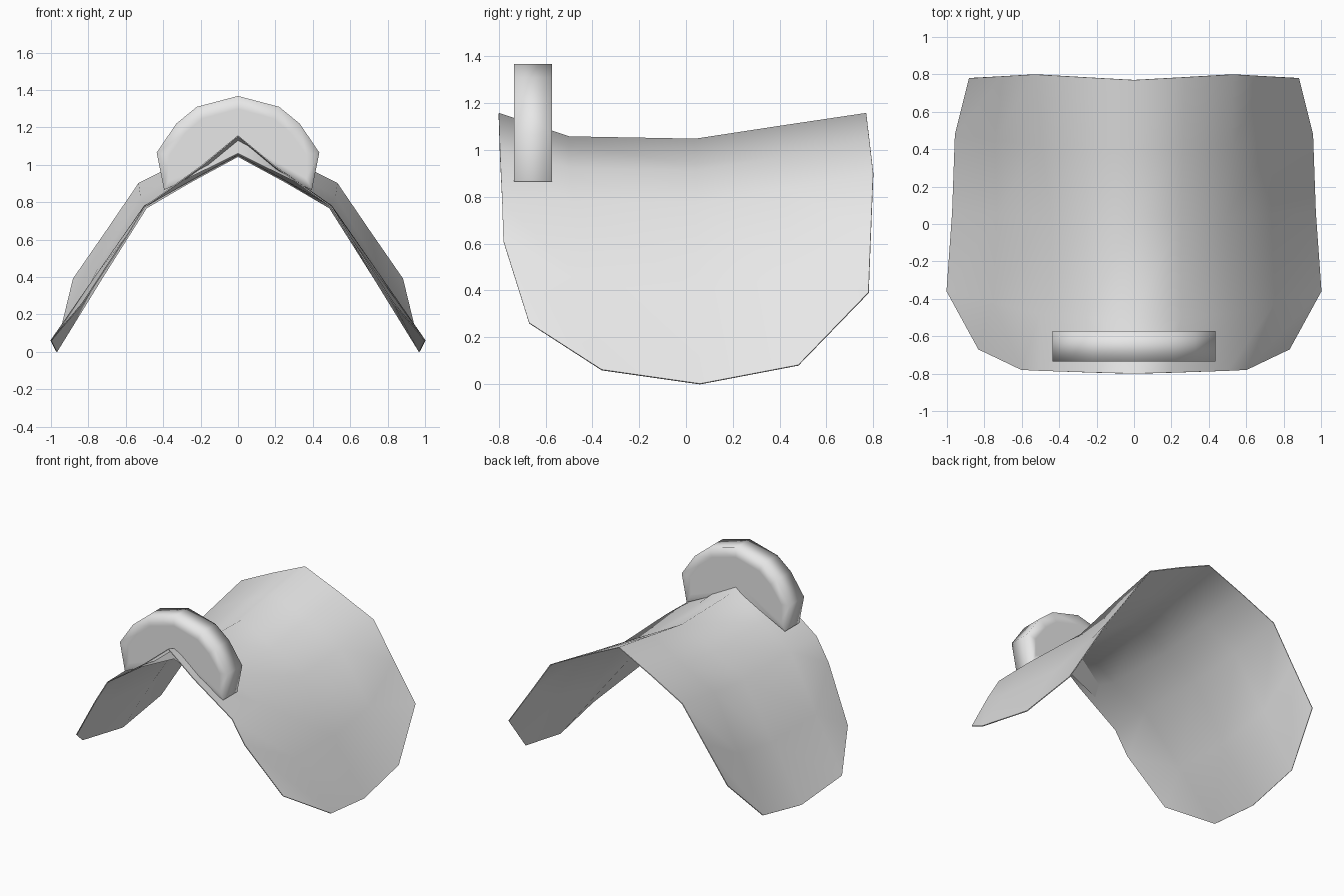
import bpy, bmesh, math

if "Cube" in bpy.data.objects:
    bpy.data.objects.remove(bpy.data.objects["Cube"])

grey = bpy.data.materials.new("light grey")
grey.diffuse_color = (0.8, 0.8, 0.8, 1)
grey.use_nodes = True
grey.node_tree.nodes["Principled BSDF"].inputs["Base Color"].default_value = grey.diffuse_color


def make_object(name, bm):
    mesh = bpy.data.meshes.new(name)
    bmesh.ops.recalc_face_normals(bm, faces=bm.faces)
    for f in bm.faces:
        f.smooth = True
    bm.to_mesh(mesh)
    bm.free()
    mesh.materials.append(grey)
    ob = bpy.data.objects.new(name, mesh)
    bpy.context.collection.objects.link(ob)
    bpy.context.view_layer.objects.active = ob
    ob.select_set(True)
    return ob


# Saddle sheet: cross-sections from front to back, each from ridge to flap edge
sections = [
    [(0, -.80, 1.155), (.20, -.795, .99), (.50, -.785, .775), (.60, -.78, .61), (.83, -.67, .26)],
    [(0, -.50, 1.055), (.25, -.50, .92), (.50, -.48, .78), (.75, -.42, .42), (1.0, -.36, .06)],
    [(0, .04, 1.045), (.25, .04, .91), (.49, .04, .77), (.73, .05, .39), (.97, .06, 0)],
    [(0, .40, 1.10), (.26, .42, .97), (.52, .42, .83), (.74, .45, .46), (.955, .48, .08)],
    [(0, .77, 1.155), (.27, .785, 1.03), (.53, .80, .90), (.70, .79, .65), (.88, .78, .39)],
]
bm = bmesh.new()
rows = []
for half in sections:
    full = [(-x, y, z) for x, y, z in reversed(half[1:])] + half
    rows.append([bm.verts.new(p) for p in full])
for a, b in zip(rows, rows[1:]):
    for i in range(len(a) - 1):
        bm.faces.new((a[i], a[i + 1], b[i + 1], b[i]))
sheet = make_object("saddle_sheet", bm)
solid = sheet.modifiers.new("thickness", 'SOLIDIFY')
solid.thickness = 0.006
solid.offset = 0
bpy.ops.object.modifier_apply(modifier=solid.name)
bpy.ops.object.shade_smooth_by_angle(angle=math.radians(85))
sheet.select_set(False)

# Pommel: arched plate standing across the front of the ridge
half = [(.22, 1.31), (.33, 1.22), (.435, 1.065), (.395, .865)]
outline = ([(-x, z) for x, z in reversed(half)] + [(0, 1.368)] + half + [(0, 1.06)])
bm = bmesh.new()
front = [bm.verts.new((x, -.735, z)) for x, z in outline]
back = [bm.verts.new((x, -.572, z)) for x, z in outline]
caps = [bm.faces.new(front), bm.faces.new(back[::-1])]
n = len(outline)
for i in range(n):
    j = (i + 1) % n
    side = bm.faces.new((front[i], back[i], back[j], front[j]))
    if i >= n - 2:  # crisp underside
        for e in side.edges:
            e.smooth = False
bm.normal_update()
bmesh.ops.inset_individual(bm, faces=caps, thickness=0.07)
make_object("pommel", bm)
